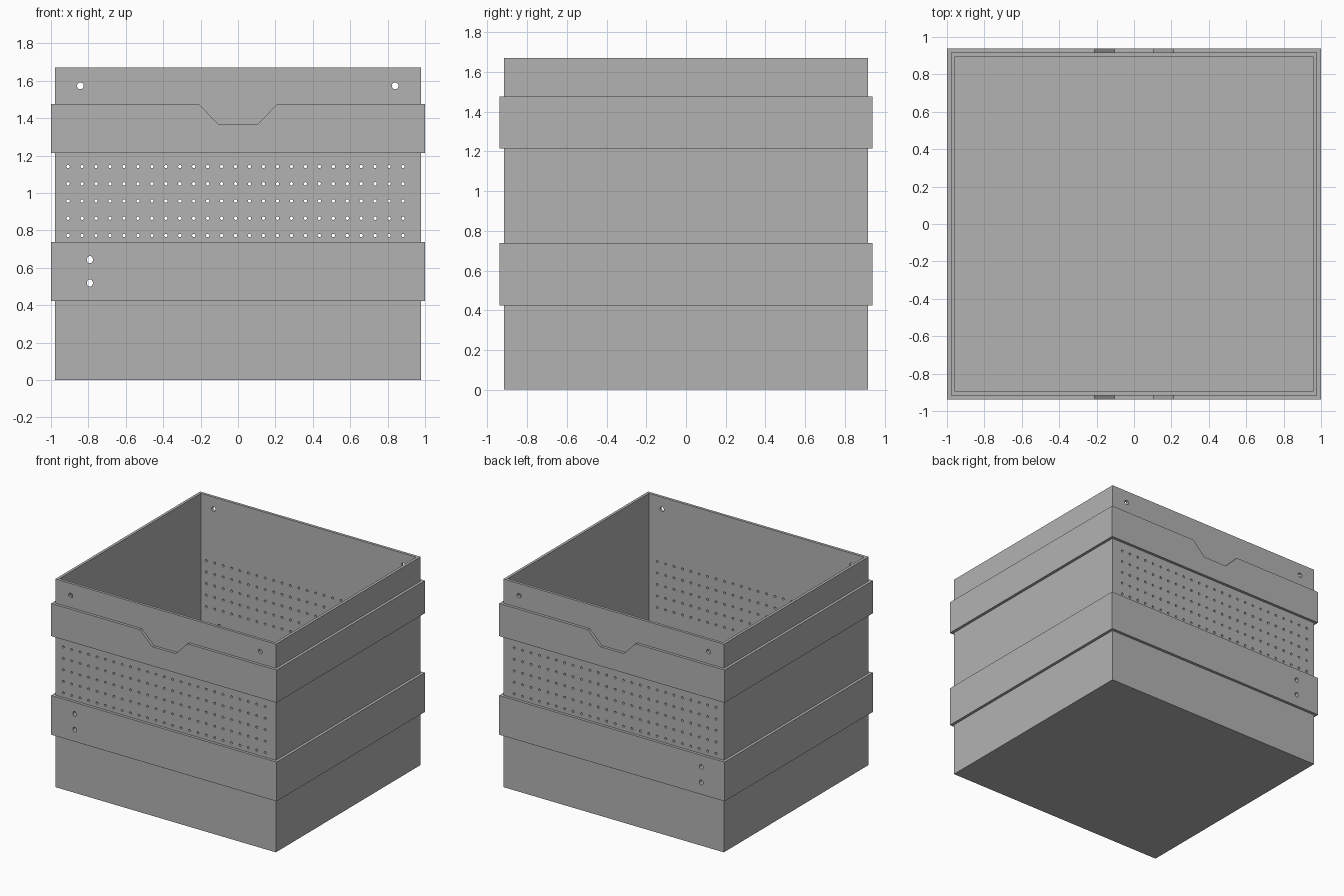
import bpy
import bmesh
from math import radians
from mathutils import Matrix

cube = bpy.data.objects.get("Cube")
if cube:
    bpy.data.objects.remove(cube, do_unlink=True)

HALF_X, HALF_Y = 0.978, 0.917   # outside of the box walls
THICK = 0.022                   # sheet thickness
HEIGHT = 1.67

grey = bpy.data.materials.new("plain grey")
grey.use_nodes = True
colour = (0.45, 0.45, 0.45, 1)
grey.diffuse_color = colour
grey.node_tree.nodes["Principled BSDF"].inputs["Base Color"].default_value = colour


def make_object(name, bm):
    bmesh.ops.recalc_face_normals(bm, faces=bm.faces)
    mesh = bpy.data.meshes.new(name)
    bm.to_mesh(mesh)
    bm.free()
    mesh.materials.append(grey)
    obj = bpy.data.objects.new(name, mesh)
    bpy.context.collection.objects.link(obj)
    return obj


def rectangular_shell(name, profile, closed):
    """Sweep a profile of (offset from the wall, z) around the box."""
    bm = bmesh.new()
    loops = []
    for offset, z in profile:
        x, y = HALF_X + offset, HALF_Y + offset
        loops.append([bm.verts.new((sx * x, sy * y, z))
                      for sx, sy in ((-1, -1), (1, -1), (1, 1), (-1, 1))])
    pairs = list(zip(loops, loops[1:]))
    if closed:
        pairs.append((loops[-1], loops[0]))
    else:
        bm.faces.new(loops[0])
        bm.faces.new(loops[-1])
    for a, b in pairs:
        for i in range(4):
            j = (i + 1) % 4
            bm.faces.new((a[i], a[j], b[j], b[i]))
    return make_object(name, bm)


def band(name, low, high):
    return rectangular_shell(
        name, [(0, low), (THICK, low), (THICK, high), (0, high)], True)


def add_drill(bm, x, z, radius, sides, stretch=1.0):
    """A rod along y that passes through the front and back walls."""
    matrix = (Matrix.Translation((x, 0, z)) @ Matrix.Diagonal((1, 1, stretch, 1))
              @ Matrix.Rotation(radians(90), 4, "X"))
    bmesh.ops.create_cone(bm, cap_ends=True, segments=sides, radius1=radius,
                          radius2=radius, depth=2.2, matrix=matrix)


def cut(obj, cutter):
    mod = obj.modifiers.new("cut", "BOOLEAN")
    mod.operation = "DIFFERENCE"
    mod.solver = "EXACT"
    mod.object = cutter
    bpy.context.view_layer.objects.active = obj
    bpy.ops.object.modifier_apply(modifier=mod.name)


# Open box and its two outer bands
box = rectangular_shell(
    "box_body", [(0, 0), (0, HEIGHT), (-THICK, HEIGHT), (-THICK, THICK)], False)
lower_band = band("lower_band", 0.423, 0.738)
upper_band = band("upper_band", 1.214, 1.476)

# Drills for the vent grid, the top corner holes and the band holes
bm = bmesh.new()
for row in range(5):
    for col in range(25):
        add_drill(bm, -0.908 + col * 0.0746, 0.773 + row * 0.0922, 0.009, 12)
for x in (-0.843, 0.84):
    add_drill(bm, x, 1.573, 0.018, 24)
for z in (0.519, 0.644):
    add_drill(bm, -0.792, z, 0.0165, 24, 1.15)
drills = make_object("drill_cutter", bm)

# Tapered finger notch in the upper band, front and back
bm = bmesh.new()
outline = [(-0.105, 1.369), (0.105, 1.369), (0.309, 1.576), (-0.309, 1.576)]
face = bm.faces.new([bm.verts.new((x, -1.2, z)) for x, z in outline])
extruded = bmesh.ops.extrude_face_region(bm, geom=[face])["geom"]
bmesh.ops.translate(bm, vec=(0, 2.4, 0),
                    verts=[v for v in extruded if isinstance(v, bmesh.types.BMVert)])
notch = make_object("notch_cutter", bm)

cut(box, drills)
cut(lower_band, drills)
cut(upper_band, notch)

for helper in (drills, notch):
    bpy.data.objects.remove(helper, do_unlink=True)
